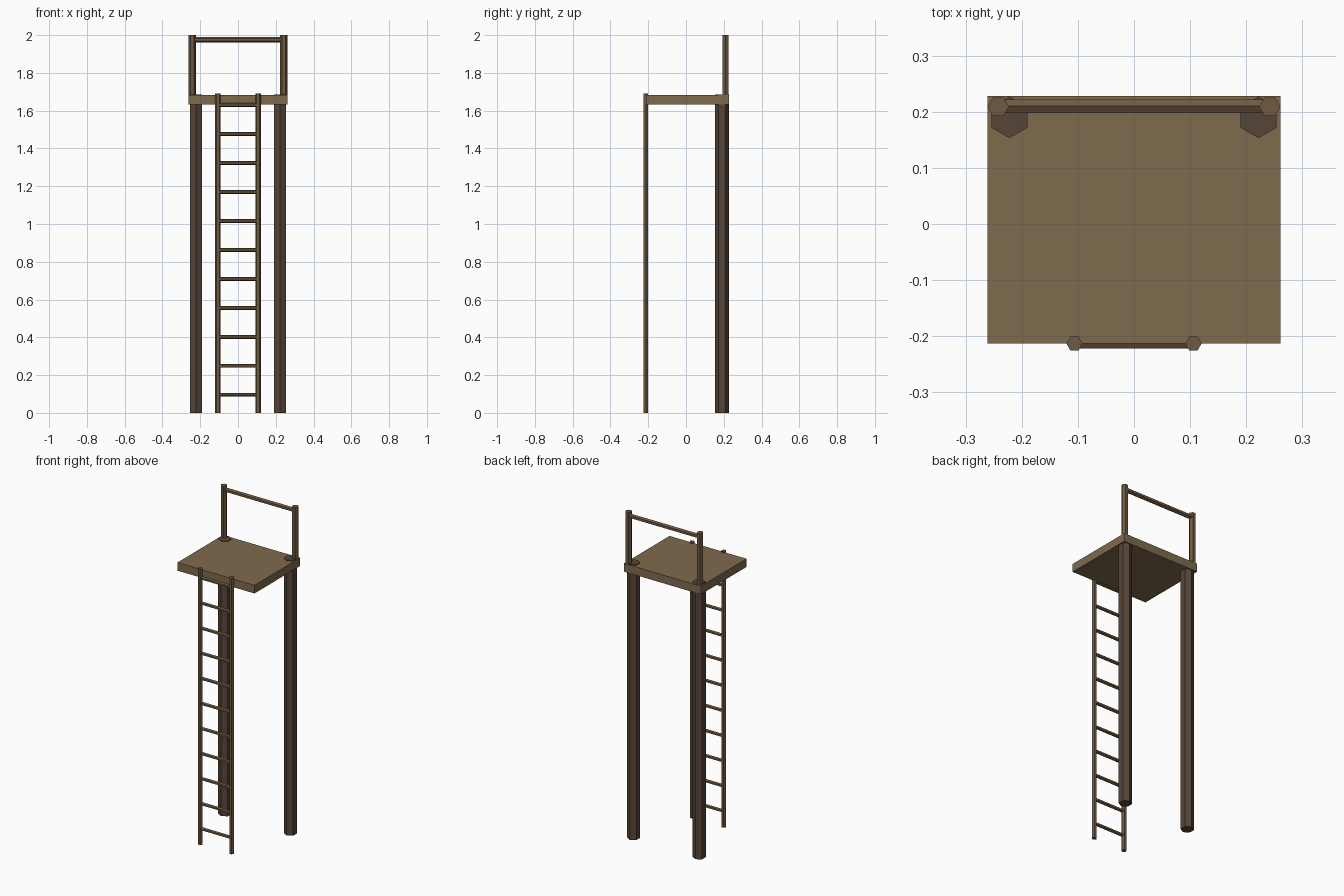
import bpy
from math import pi
from mathutils import Vector

if "Cube" in bpy.data.objects:
    bpy.data.objects.remove(bpy.data.objects["Cube"])


def material(name, rgb):
    m = bpy.data.materials.new(name)
    m.diffuse_color = (*rgb, 1)
    m.use_nodes = True
    m.node_tree.nodes["Principled BSDF"].inputs["Base Color"].default_value = m.diffuse_color
    return m


DECK = material("deck_wood", (0.212, 0.147, 0.076))
POLE = material("pole_wood", (0.16, 0.102, 0.053))
LEG = material("leg_wood", (0.095, 0.06, 0.04))


def hex_bar(name, a, b, radius, mat, spin=0.0):
    """Six-sided bar from a to b; spin turns it about its own axis."""
    a, b = Vector(a), Vector(b)
    d = b - a
    bpy.ops.mesh.primitive_cylinder_add(vertices=6, radius=radius, depth=d.length)
    ob = bpy.context.object
    for v in ob.data.vertices:
        x, y, z = v.co
        # the primitive's first corner points along +y
        if spin:
            v.co.x, v.co.y = -y, x
        if abs(d.x) > abs(d.z):
            x, y, z = v.co
            v.co = (z, -x, y)
    # keep face winding: both remaps are proper rotations
    ob.location = (a + b) / 2
    ob.name = name
    ob.data.materials.append(mat)
    return ob


# Platform
bpy.ops.mesh.primitive_cube_add(size=1, location=(0, 0.0075, 1.657))
deck = bpy.context.object
deck.name = "platform"
deck.scale = (0.522, 0.441, 0.05)
deck.data.materials.append(DECK)

# Legs, guard posts and ladder rails on both sides
for side, s in (("left", -1), ("right", 1)):
    hex_bar(f"{side}_leg", (s * 0.222, 0.19, 0), (s * 0.222, 0.19, 1.686), 0.037, LEG)
    hex_bar(f"{side}_guard_post", (s * 0.242, 0.209, 1.68), (s * 0.242, 0.209, 2.0),
            0.019, POLE, pi / 2)
    hex_bar(f"{side}_ladder_rail", (s * 0.106, -0.213, 0), (s * 0.106, -0.213, 1.69),
            0.0145, POLE, pi / 2)

# Guard rail between the posts
hex_bar("guard_rail", (-0.242, 0.21, 1.975), (0.242, 0.21, 1.975), 0.014, POLE)

# Ladder rungs
for i in range(11):
    z = 0.096 + i * 0.1535
    hex_bar(f"ladder_rung_{i + 1}", (-0.106, -0.213, z), (0.106, -0.213, z), 0.0105, POLE)
